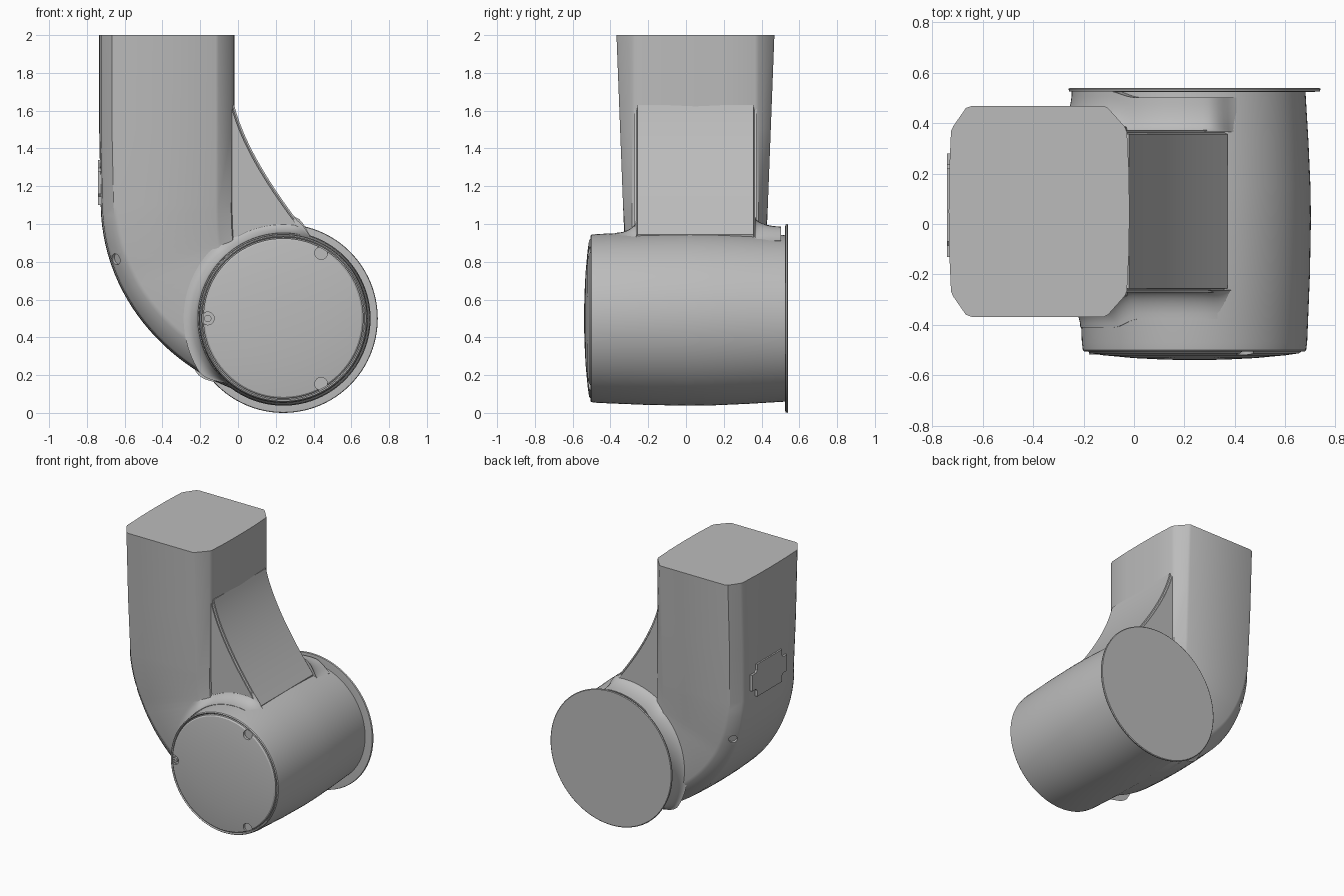
import bpy, bmesh, math
from mathutils import Vector
from mathutils.geometry import interpolate_bezier

if "Cube" in bpy.data.objects:
    bpy.data.objects.remove(bpy.data.objects["Cube"])

grey = bpy.data.materials.new("satin grey")
grey.use_nodes = True
GREY = (0.5, 0.5, 0.5, 1)
grey.diffuse_color = GREY
grey.node_tree.nodes["Principled BSDF"].inputs["Base Color"].default_value = GREY

CX, CZ = 0.24, 0.5      # barrel axis
YC = 0.05               # middle of the arm's depth


def finish(name, bm, angle=30):
    bmesh.ops.remove_doubles(bm, verts=bm.verts, dist=1e-5)
    bmesh.ops.recalc_face_normals(bm, faces=bm.faces)
    mesh = bpy.data.meshes.new(name)
    bm.to_mesh(mesh)
    bm.free()
    mesh.materials.append(grey)
    ob = bpy.data.objects.new(name, mesh)
    bpy.context.collection.objects.link(ob)
    shade(ob, angle)
    return ob


def shade(ob, angle=30):
    bpy.ops.object.select_all(action='DESELECT')
    ob.select_set(True)
    bpy.context.view_layer.objects.active = ob
    bpy.ops.object.shade_smooth_by_angle(angle=math.radians(angle))


def skin(name, rows, loop=True, wrap=False, angle=30):
    """Surface through rows of points; loop closes each row, wrap joins last row to first."""
    bm = bmesh.new()
    vs = [[bm.verts.new(p) for p in row] for row in rows]
    n = len(rows[0])
    for i in range(len(rows) if wrap else len(rows) - 1):
        a, b = vs[i], vs[(i + 1) % len(rows)]
        for j in range(n if loop else n - 1):
            k = (j + 1) % n
            bm.faces.new((a[j], a[k], b[k], b[j]))
    if not wrap:
        bm.faces.new(vs[0])
        bm.faces.new(vs[-1])
    return finish(name, bm, angle)


def polar(r, y, a):
    return (CX + r * math.cos(a), y, CZ + r * math.sin(a))


def lathe(name, profile, steps=96):
    bm = bmesh.new()
    vs = [bm.verts.new(polar(r, y, 0)) for r, y in profile]
    edges = [bm.edges.new(e) for e in zip(vs, vs[1:])]
    bmesh.ops.spin(bm, geom=vs + edges, cent=(CX, 0, CZ), axis=(0, 1, 0),
                   angle=math.tau, steps=steps, use_merge=True)
    return finish(name, bm)


def rod(name, centre, direction, radius, length):
    bm = bmesh.new()
    bmesh.ops.create_cone(bm, cap_ends=True, segments=24, radius1=radius,
                          radius2=radius, depth=length)
    bm.transform(Vector(direction).to_track_quat('Z', 'Y').to_matrix().to_4x4())
    bmesh.ops.translate(bm, verts=bm.verts, vec=centre)
    return finish(name, bm)


def cut(target, cutters):
    for c in cutters:
        c.hide_render = True
        mod = target.modifiers.new("cut", 'BOOLEAN')
        mod.object, mod.operation, mod.solver = c, 'DIFFERENCE', 'EXACT'
        bpy.context.view_layer.objects.active = target
        bpy.ops.object.modifier_apply(modifier=mod.name)
        bpy.data.objects.remove(c)
    shade(target)


def bez(a, b, c, d, n):
    pts = [Vector((x, 0, z)) for x, z in (a, b, c, d)]
    return interpolate_bezier(*pts, n)


# Barrel, back flange and domed front cap
lathe("barrel", [(0, .53), (.44, .53), (.452, .33), (.46, .15), (.462, .02), (.458, -.2),
                 (.447, -.47), (.443, -.5), (.437, -.506), (.43, -.5), (.43, -.48), (0, -.48)])
lathe("back_flange", [(0, .54), (.495, .54), (.5, .536), (.497, .526), (.47, .524), (0, .524)])
cap = lathe("front_cap", [(0, -.54), (.12, -.538), (.24, -.532), (.36, -.521), (.415, -.513),
                          (.424, -.505), (.424, -.475), (0, -.475)])

# Rounded notches at the cap rim, with a screw in the side one
notch_angles = [math.radians(a) for a in (60, 180, 300)]
cut(cap, [rod("notch_cutter", polar(.4, -.53, a), (0, 1, 0), .034, .06) for a in notch_angles])
screw = rod("cap_screw", polar(.4, -.505, math.pi), (0, 1, 0), .019, .024)
cut(screw, [rod("socket_cutter", polar(.4, -.518, math.pi), (0, 1, 0), .008, .016)])

# Arm: chamfered section swept down and fanned around the barrel
outer = [Vector((-.735, 0, 2)), Vector((-.735, 0, 1.5))]
inner = [Vector((-.018, 0, 2)), Vector((-.018, 0, 1.5))]
outer += bez((-.727, 1.1), (-.72, .6), (-.35, .22), (.05, .1), 28)
inner += bez((-.018, 1.1), (-.018, .85), (0, .7), (.2, .5), 28)


def arm_section(o, i, f):
    length = (i - o).length
    u = (i - o) / length
    half = .418 - .05 * min(1, (2 - o.z) / 1.3)     # depth tapers downward
    flat = half - .1 if f == 0 else half - .09
    wide = .08 + .05 * f
    side = [(.002, flat * .5), (.009, flat), (.018, flat + .02), (wide - .012, half - .008),
            (wide + .01, half), (length - .1, half), (length - .085, half - .008),
            (length - .018, .335), (length - .01, .315), (length - .002, .16)]
    ring = [(0, 0)] + side + [(length, 0)] + [(d, -w) for d, w in reversed(side)]
    return [o + u * d + Vector((0, YC + w, 0)) for d, w in ring]


last = len(outer) - 1
arm = skin("arm", [arm_section(o, i, max(0, k - 2) / last)
                   for k, (o, i) in enumerate(zip(outer, inner))])

# Small drain holes in the arm's outer chamfers
holes = []
for s in (-1, 1):
    holes.append(rod("hole_cutter", (-.66, YC + s * .33, .81), (-.75, s * .65, -.2), .03, .07))
    holes.append(rod("hole_cutter", (-.12, YC + s * .31, .165), (-.4, s * .5, -.75), .025, .06))
cut(arm, holes)

# Curved web between the arm and the top of the barrel
curve = bez((-.02, 1.63), (.03, 1.43), (.17, 1.2), (.37, .945), 20)
bm = bmesh.new()
outline = [Vector((-.1, 0, 1.63))] + curve + [Vector((.3, 0, .7)), Vector((-.1, 0, .7))]
front = [bm.verts.new(p + Vector((0, -.272, 0))) for p in outline]
face = bm.faces.new(front)
ext = bmesh.ops.extrude_face_region(bm, geom=[face], use_keep_orig=True)
bmesh.ops.translate(bm, vec=(0, .645, 0),
                    verts=[v for v in ext["geom"] if isinstance(v, bmesh.types.BMVert)])
rim = [e for e in bm.edges if len(e.link_faces) == 2
       and abs(e.verts[0].co.y - e.verts[1].co.y) < .01
       and all(v.co.x > -.05 and v.co.z > .8 for v in e.verts)]
bmesh.ops.bevel(bm, geom=rim, offset=.016, segments=3, affect='EDGES')
finish("web", bm)


# Blended collars where the arm flows into the barrel
def smooth(lo, hi, v):
    t = min(1, max(0, (v - lo) / (hi - lo)))
    return t * t * (3 - 2 * t)


def collar(name, barrel_y, arm_y, web_y, base, rise):
    rows = []
    for k in range(65):
        deg = 68 + k * 2.6
        fade = smooth(68, 84, deg) * (1 - smooth(212, 234, deg))
        y1 = web_y + (arm_y - web_y) * smooth(119, 135, deg)
        y0 = barrel_y + (y1 - arm_y) * .6
        prof = [(.4, y1), (.4, y0), (.436, y0)]
        for j in range(9):
            a = math.pi / 2 * j / 8
            r = .445 + fade * (base + rise * (1 - math.cos(a)))
            prof.append((r, y0 + (y1 - y0) * math.sin(a)))
        rows.append([polar(r, y, math.radians(deg)) for r, y in prof])
    skin(name, rows)


collar("front_collar", -.41, -.318, -.262, .008, .075)
collar("back_collar", .528, .408, .365, .042, .055)

# Raised plate on the arm's outer side
bm = bmesh.new()
bmesh.ops.create_cube(bm, size=1)
bmesh.ops.scale(bm, vec=(.03, .41, .24), verts=bm.verts)
bmesh.ops.translate(bm, vec=(-.727, .075, 1.22), verts=bm.verts)
corners = [e for e in bm.edges if abs(e.verts[0].co.x - e.verts[1].co.x) > .01]
bmesh.ops.bevel(bm, geom=corners, offset=.06, segments=5, affect='EDGES')
finish("side_plate", bm)
